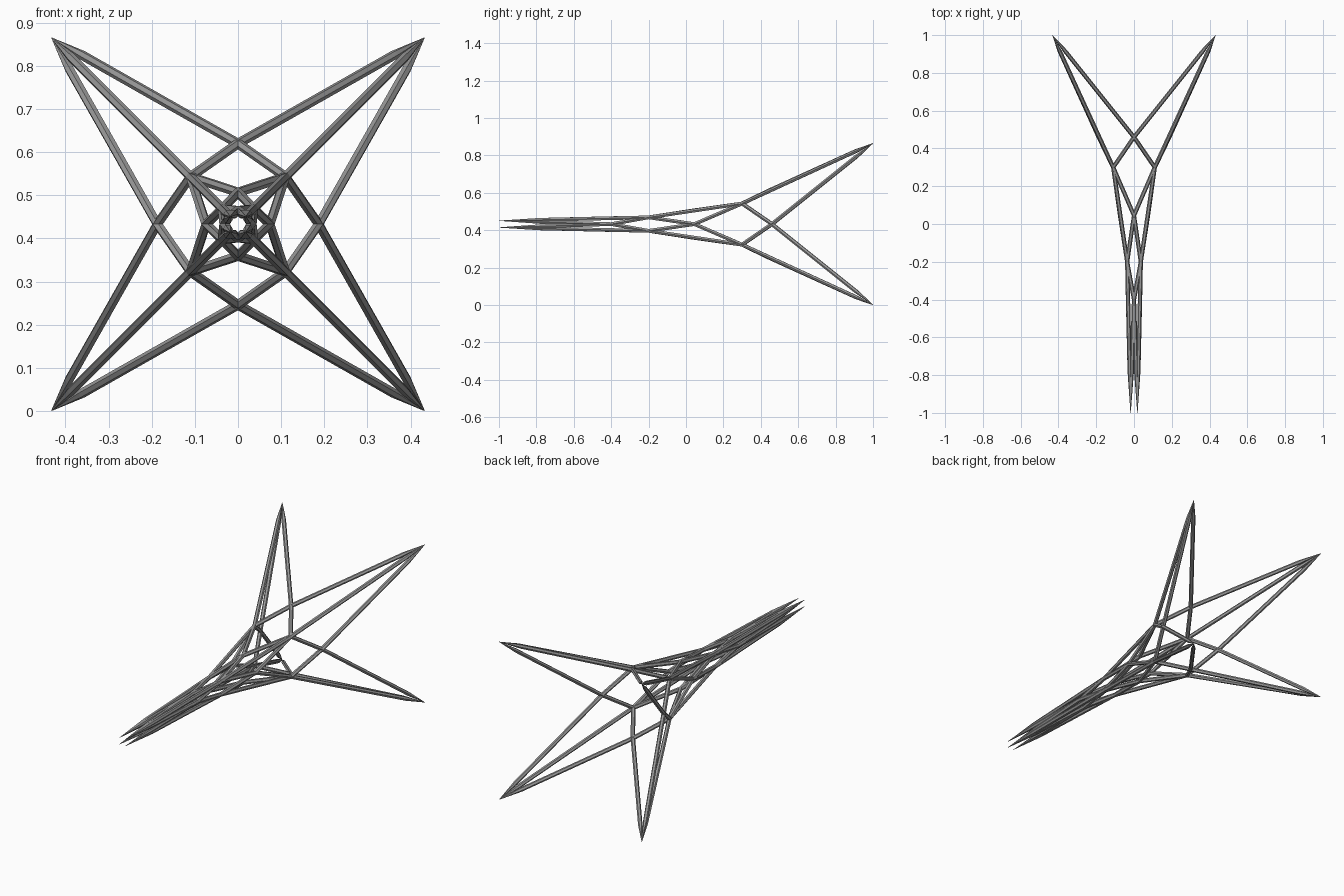
import bpy
from math import cos, sin, pi, sqrt
from mathutils import Vector

cube = bpy.data.objects.get("Cube")
if cube:
    bpy.data.objects.remove(cube, do_unlink=True)

# Colour
grey = bpy.data.materials.new("steel_grey")
grey.use_nodes = True
colour = (0.32, 0.32, 0.32, 1)
grey.diffuse_color = colour
grey.node_tree.nodes["Principled BSDF"].inputs["Base Color"].default_value = colour

MID = 0.433      # height of the long axis
RADIUS = 0.0112  # strut thickness

# Stations along the axis: (y, half width of the square of corners)
CORNERS = [(1.0, 0.432), (0.30, 0.11), (-0.20, 0.036), (-1.0, 0.018)]
# Brace crossings between stations: (y, distance from the axis)
CROSSINGS = [(0.46, 0.187), (0.045, 0.074), (-0.40, 0.032)]
TAPER = {0: 0.12, 3: 0.22}  # length of the pointed ends


def corner(k, q):
    y, w = CORNERS[k]
    a = pi / 4 + q * pi / 2
    return Vector((w * sqrt(2) * cos(a), y, MID + w * sqrt(2) * sin(a)))


def crossing(k, q):
    y, d = CROSSINGS[k]
    a = pi / 2 + q * pi / 2
    return Vector((d * cos(a), y, MID + d * sin(a)))


def sharpen(path, length):
    """Give the first point of a path a needle tip."""
    (p, _), (n, _) = path[0], path[1]
    shoulder = p + (n - p).normalized() * length
    return [(p, 0.08), (shoulder, 1.0)] + path[1:]


def struts(name, paths):
    """Six-sided bars that follow the given paths."""
    curve = bpy.data.curves.new(name, 'CURVE')
    curve.dimensions = '3D'
    curve.bevel_depth = RADIUS
    curve.bevel_resolution = 1
    curve.use_fill_caps = True
    for path in paths:
        spline = curve.splines.new('POLY')
        spline.points.add(len(path) - 1)
        spline.use_smooth = False
        for point, (co, r) in zip(spline.points, path):
            point.co = (*co, 1)
            point.radius = r
    curve.materials.append(grey)
    obj = bpy.data.objects.new(name, curve)
    bpy.context.collection.objects.link(obj)
    bpy.ops.object.select_all(action='DESELECT')
    obj.select_set(True)
    bpy.context.view_layer.objects.active = obj
    bpy.ops.object.convert(target='MESH')


# Four bent corner bars running the full length
bars = []
for q in range(4):
    path = [(corner(k, q), 1.0) for k in range(4)]
    path = sharpen(path, TAPER[0])
    path = sharpen(path[::-1], TAPER[3])
    bars.append(path)
struts("corner_bars", bars)

# Crossed braces on the four sides of each section
for k, name in enumerate(["rear_braces", "middle_braces", "front_braces"]):
    braces = []
    for q in range(4):
        for a, b in ((q, q + 1), (q + 1, q)):
            path = [(corner(k, a), 1.0), (crossing(k, q), 1.0), (corner(k + 1, b), 1.0)]
            if k == 0:
                path = sharpen(path, TAPER[0])
            if k == 2:
                path = sharpen(path[::-1], TAPER[3])
            braces.append(path)
    struts(name, braces)
